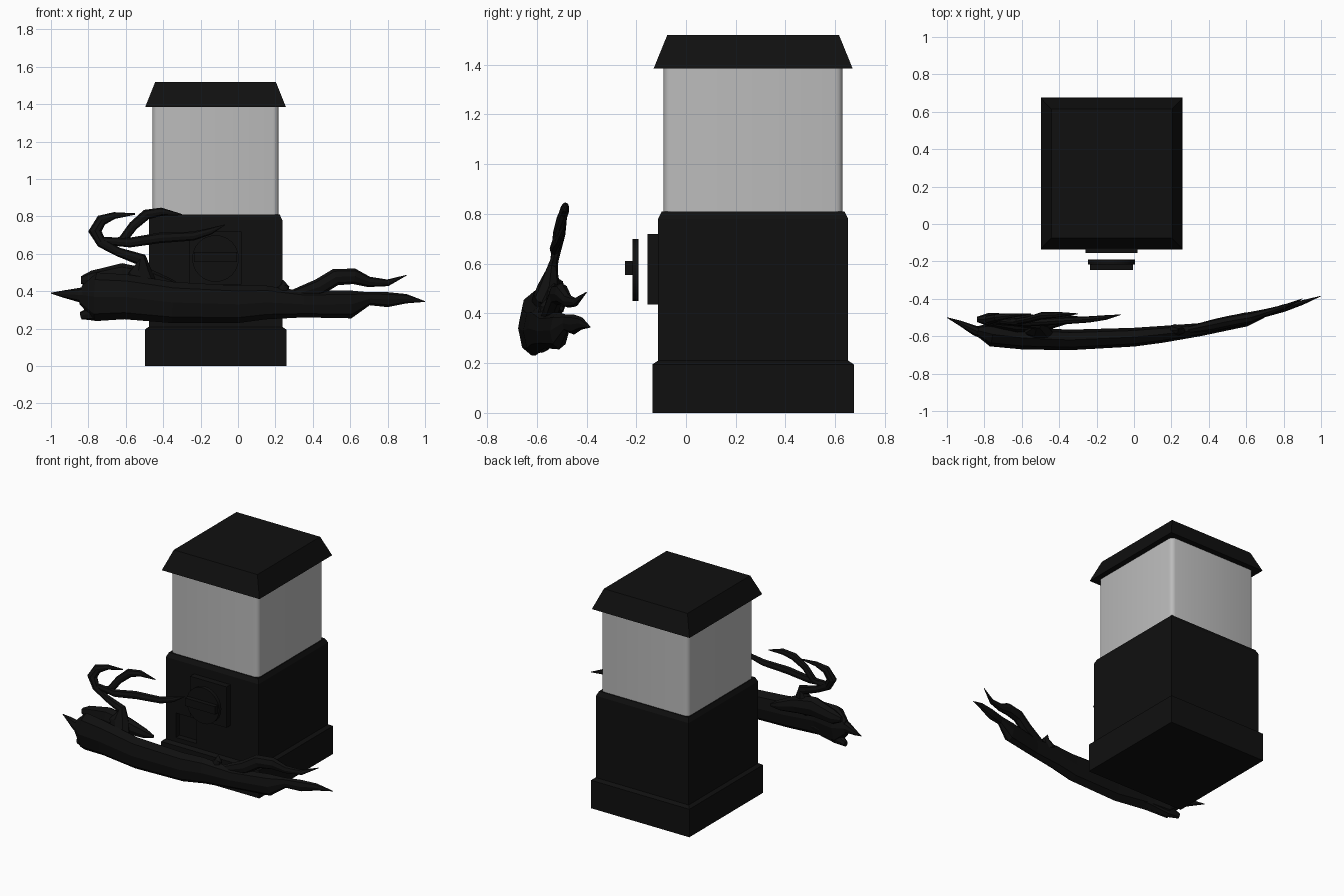
import bpy, bmesh, math
from mathutils import Vector

start = bpy.data.objects.get("Cube")
if start:
    bpy.data.objects.remove(start, do_unlink=True)


def make_material(name, value):
    mat = bpy.data.materials.new(name)
    mat.use_nodes = True
    color = (value, value, value, 1)
    mat.diffuse_color = color
    mat.node_tree.nodes["Principled BSDF"].inputs["Base Color"].default_value = color
    return mat


black = make_material("soft black", 0.005)
grey = make_material("pale grey", 0.5)


def finish(name, bm, mat):
    bmesh.ops.recalc_face_normals(bm, faces=bm.faces)
    mesh = bpy.data.meshes.new(name)
    bm.to_mesh(mesh)
    bm.free()
    mesh.materials.append(mat)
    obj = bpy.data.objects.new(name, mesh)
    bpy.context.collection.objects.link(obj)
    return obj


def loft(name, rings, mat):
    """Skin a list of equal-sized rings and cap both ends."""
    bm = bmesh.new()
    loops = [[bm.verts.new(p) for p in ring] for ring in rings]
    n = len(loops[0])
    for a, b in zip(loops, loops[1:]):
        for i in range(n):
            j = (i + 1) % n
            bm.faces.new((a[i], a[j], b[j], b[i]))
    bm.faces.new(loops[0])
    bm.faces.new(loops[-1])
    return finish(name, bm, mat)


CENTER_X, CENTER_Y = -0.12, 0.27


def box_profile(name, levels, mat):
    """Stack rectangles given as (half width, half depth, height)."""
    corners = ((-1, -1), (1, -1), (1, 1), (-1, 1))
    rings = [[(CENTER_X + sx * w, CENTER_Y + sy * d, z) for sx, sy in corners]
             for w, d, z in levels]
    return loft(name, rings, mat)


def block(name, x, y, z, mat=black):
    """Box from (min, max) pairs."""
    rings = [[(x[0], y[0], h), (x[1], y[0], h), (x[1], y[1], h), (x[0], y[1], h)]
             for h in z]
    return loft(name, rings, mat)


def disc(name, center, radius, depth, sides, turn):
    bpy.ops.mesh.primitive_cylinder_add(vertices=sides, radius=radius, depth=depth,
                                        location=center, rotation=(turn, 0, 0))
    obj = bpy.context.object
    obj.name = name
    obj.data.materials.append(black)
    bpy.ops.object.shade_smooth_by_angle(angle=math.radians(40))


def branch(name, points, flatness=0.7, sides=8):
    """Tapered tube through (x, y, z, radius) points, thinner in depth."""
    spots = [Vector(p[:3]) for p in points]
    rings = []
    for i, spot in enumerate(spots):
        along = spots[min(i + 1, len(spots) - 1)] - spots[max(i - 1, 0)]
        side = along.cross(Vector((0, 1, 0))).normalized()
        back = side.cross(along).normalized()
        r = points[i][3]
        rings.append([])
        for k in range(sides):
            t = math.tau * k / sides
            rings[-1].append(spot + side * r * math.cos(t) + back * r * flatness * math.sin(t))
    return loft(name, rings, black)


# Cabinet: stepped base, body with chamfered top, recessed chute
body = box_profile("cabinet", [(0.378, 0.405, 0), (0.378, 0.405, 0.195), (0.357, 0.382, 0.21),
                               (0.357, 0.382, 0.78), (0.343, 0.367, 0.81)], black)
chute_cutter = block("chute_cutter", (-0.4, -0.24), (-0.2, -0.07), (0.24, 0.41))
chute_cutter.hide_render = True
chute_cutter.hide_viewport = True
cut = body.modifiers.new("chute", "BOOLEAN")
cut.operation = "DIFFERENCE"
cut.object = chute_cutter
disc("bottom_nut", (CENTER_X, CENTER_Y, 0.011), 0.12, 0.02, 6, 0)

# Softly shaded tank
tank = box_profile("tank", [(0.337, 0.36, 0.81), (0.337, 0.36, 1.385)], grey)
bpy.ops.object.select_all(action="DESELECT")
bpy.context.view_layer.objects.active = tank
tank.select_set(True)
bm = bmesh.new()
bm.from_mesh(tank.data)
uprights = [e for e in bm.edges if abs(e.verts[0].co.z - e.verts[1].co.z) > 0.1]
bmesh.ops.bevel(bm, geom=uprights, offset=0.03, segments=3, profile=0.5, affect="EDGES")
bm.to_mesh(tank.data)
bm.free()
bpy.ops.object.shade_smooth_by_angle(angle=math.radians(50))

# Sloped lid
box_profile("lid", [(0.376, 0.4, 1.385), (0.322, 0.345, 1.52)], black)

# Coin mechanism
block("coin_plate", (-0.26, 0.02), (-0.155, -0.11), (0.435, 0.72))
disc("knob", (CENTER_X, -0.203, 0.575), 0.125, 0.026, 24, math.pi / 2)
block("knob_handle", (-0.235, -0.005), (-0.246, -0.213), (0.555, 0.61))

# Gnarled driftwood: trunk, forked right end, knotted left end, curling twigs
branch("trunk", [(-0.84, -0.57, 0.38, 0.05), (-0.76, -0.59, 0.37, 0.13),
                 (-0.6, -0.61, 0.37, 0.12), (-0.35, -0.62, 0.34, 0.11),
                 (0, -0.605, 0.33, 0.1), (0.15, -0.59, 0.34, 0.09),
                 (0.35, -0.565, 0.33, 0.07), (0.6, -0.51, 0.33, 0.075),
                 (0.7, -0.48, 0.36, 0.035), (0.8, -0.45, 0.355, 0.04),
                 (0.9, -0.42, 0.36, 0.025), (1, -0.385, 0.345, 0.002)], 0.5)
branch("left_spike", [(-0.7, -0.6, 0.37, 0.08), (-0.85, -0.57, 0.38, 0.038),
                      (-0.93, -0.53, 0.385, 0.02), (-1, -0.5, 0.39, 0.002)])
branch("lower_knot", [(-0.84, -0.56, 0.27, 0.02), (-0.76, -0.58, 0.285, 0.045),
                      (-0.6, -0.6, 0.32, 0.06), (-0.4, -0.62, 0.32, 0.06)])
branch("upper_fork", [(0.3, -0.565, 0.38, 0.03), (0.43, -0.54, 0.42, 0.045),
                      (0.52, -0.52, 0.475, 0.045), (0.62, -0.5, 0.48, 0.042),
                      (0.7, -0.475, 0.45, 0.028), (0.8, -0.445, 0.445, 0.018),
                      (0.9, -0.4, 0.485, 0.002)])
branch("fork_thorn", [(0.22, -0.57, 0.37, 0.05), (0.25, -0.57, 0.43, 0.025),
                      (0.24, -0.56, 0.46, 0.002)])
branch("back_stub", [(-0.84, -0.51, 0.46, 0.02), (-0.78, -0.51, 0.46, 0.05),
                     (-0.62, -0.53, 0.48, 0.07), (-0.48, -0.53, 0.46, 0.06),
                     (-0.36, -0.51, 0.43, 0.035), (-0.3, -0.5, 0.42, 0.01)])
branch("twig_root", [(-0.5, -0.58, 0.42, 0.07), (-0.53, -0.55, 0.5, 0.07),
                     (-0.52, -0.54, 0.57, 0.035), (-0.64, -0.53, 0.61, 0.024),
                     (-0.73, -0.52, 0.66, 0.028), (-0.765, -0.51, 0.72, 0.036),
                     (-0.73, -0.5, 0.78, 0.03), (-0.66, -0.49, 0.805, 0.018),
                     (-0.55, -0.48, 0.813, 0.004)])
branch("arched_twig", [(-0.72, -0.52, 0.65, 0.015), (-0.62, -0.52, 0.67, 0.025),
                       (-0.56, -0.51, 0.75, 0.025), (-0.49, -0.49, 0.81, 0.028),
                       (-0.41, -0.485, 0.825, 0.022), (-0.3, -0.48, 0.81, 0.003)])
branch("long_twig", [(-0.72, -0.52, 0.67, 0.02), (-0.58, -0.53, 0.66, 0.026),
                     (-0.42, -0.52, 0.685, 0.028), (-0.24, -0.51, 0.695, 0.024),
                     (-0.15, -0.5, 0.72, 0.018), (-0.07, -0.485, 0.755, 0.002)])
